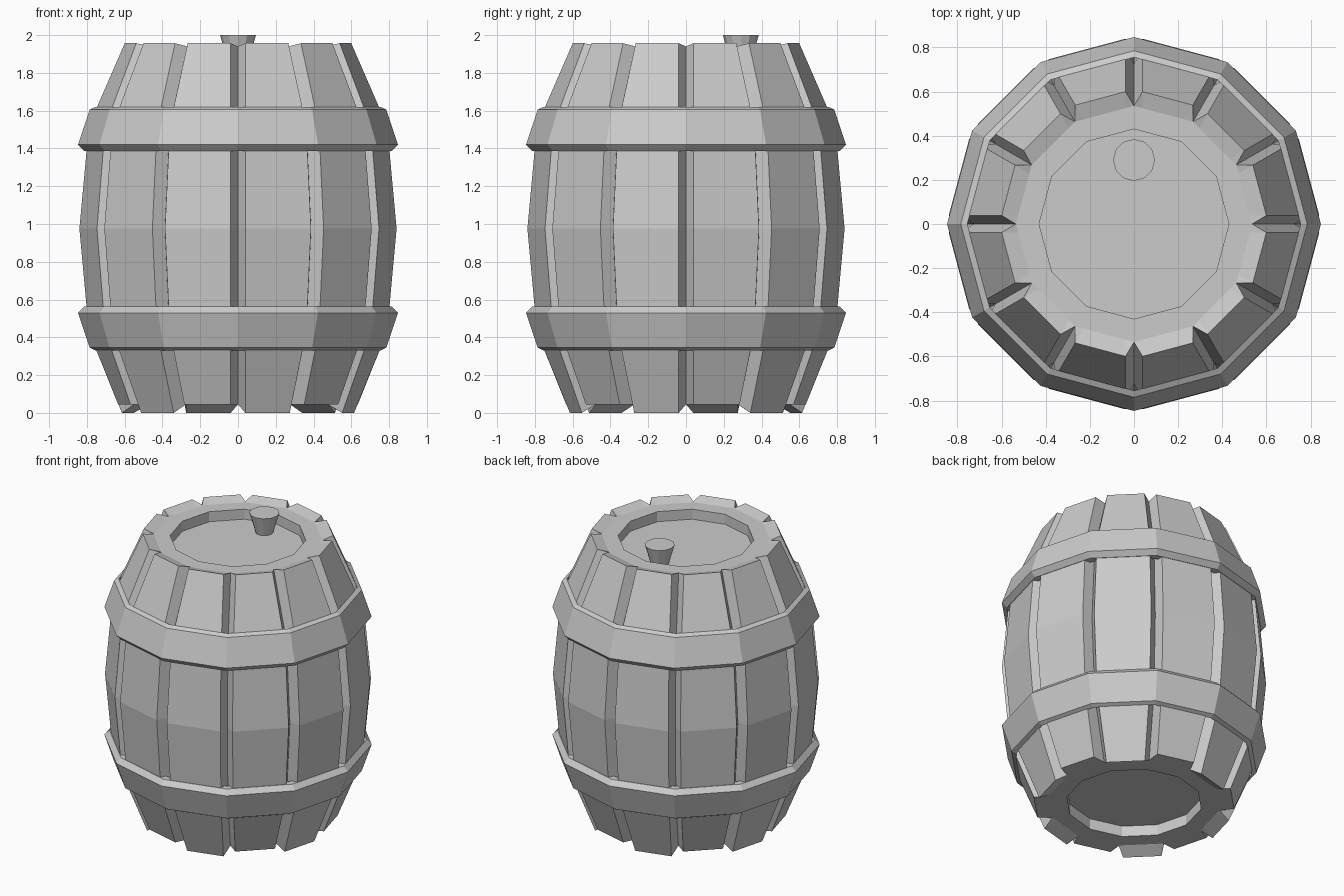
import bpy, bmesh
from math import sin, cos, pi
from mathutils import Vector

SIDES = 12
GROOVE = 0.04      # half width of the gap between staves
MID = 0.975        # height of the widest point

cube = bpy.data.objects.get("Cube")
if cube:
    bpy.data.objects.remove(cube, do_unlink=True)

grey = bpy.data.materials.new("light_grey")
grey.use_nodes = True
colour = (0.6, 0.6, 0.6, 1)
grey.diffuse_color = colour
grey.node_tree.nodes["Principled BSDF"].inputs["Base Color"].default_value = colour


def corner(i, r, z):
    a = 2 * pi * i / SIDES
    return Vector((r * cos(a), r * sin(a), z))


def finish(name, bm):
    bmesh.ops.recalc_face_normals(bm, faces=bm.faces)
    mesh = bpy.data.meshes.new(name)
    bm.to_mesh(mesh)
    bm.free()
    mesh.materials.append(grey)
    obj = bpy.data.objects.new(name, mesh)
    bpy.context.collection.objects.link(obj)
    return obj


def loft(name, loops, closed=False):
    """Skin a list of point loops; cap the ends unless the section closes."""
    bm = bmesh.new()
    rows = [[bm.verts.new(p) for p in loop] for loop in loops]
    pairs = list(zip(rows, rows[1:]))
    if closed:
        pairs.append((rows[-1], rows[0]))
    else:
        bm.faces.new(rows[0])
        bm.faces.new(rows[-1])
    n = len(rows[0])
    for low, high in pairs:
        for i in range(n):
            j = (i + 1) % n
            bm.faces.new((low[i], low[j], high[j], high[i]))
    return finish(name, bm)


def stave_loop(r, z, depth=0.075, short=None, notch_z=None):
    """Twelve flat staves with a V groove at each corner.
    short = (r, z) used for every second stave."""
    pts = []
    for i in range(SIDES):
        pts.append(corner(i, r - depth, z if notch_z is None else notch_z))
        rr, zz = short if short and i % 2 == 0 else (r, z)
        a, b = corner(i, rr, zz), corner(i + 1, rr, zz)
        step = (b - a).normalized() * GROOVE
        pts += [a + step, b - step]
    return pts


# Barrel body: recessed bottom, staggered stave ends, bulge, recessed lid
loft("barrel_body", [
    stave_loop(0.43, 0.12, 0),
    stave_loop(0.43, 0.045, 0),
    stave_loop(0.545, 0.045, 0),
    stave_loop(0.625, 0, short=(0.645, 0.045), notch_z=0.045),
    stave_loop(0.80, 0.43),
    stave_loop(0.85, MID),
    stave_loop(0.80, 1.52),
    stave_loop(0.61, 1.957, notch_z=1.94),
    stave_loop(0.535, 1.935, 0),
    stave_loop(0.43, 1.935, 0),
    stave_loop(0.43, 1.865, 0),
])

# Hoops, mirrored about the widest point
section = [(0.755, 1.62), (0.785, 1.605), (0.847, 1.42), (0.815, 1.387), (0.77, 1.387)]
for name, flip in (("upper_hoop", False), ("lower_hoop", True)):
    loft(name, [[corner(i, r, 2 * MID - z if flip else z) for i in range(SIDES)]
                for r, z in section], closed=True)

# Tapered stopper on the lid
stopper = loft("stopper", [[corner(i, r, z) for i in range(SIDES)]
                           for r, z in ((0.055, 1.86), (0.095, 2.0))])
stopper.location.y = 0.29
